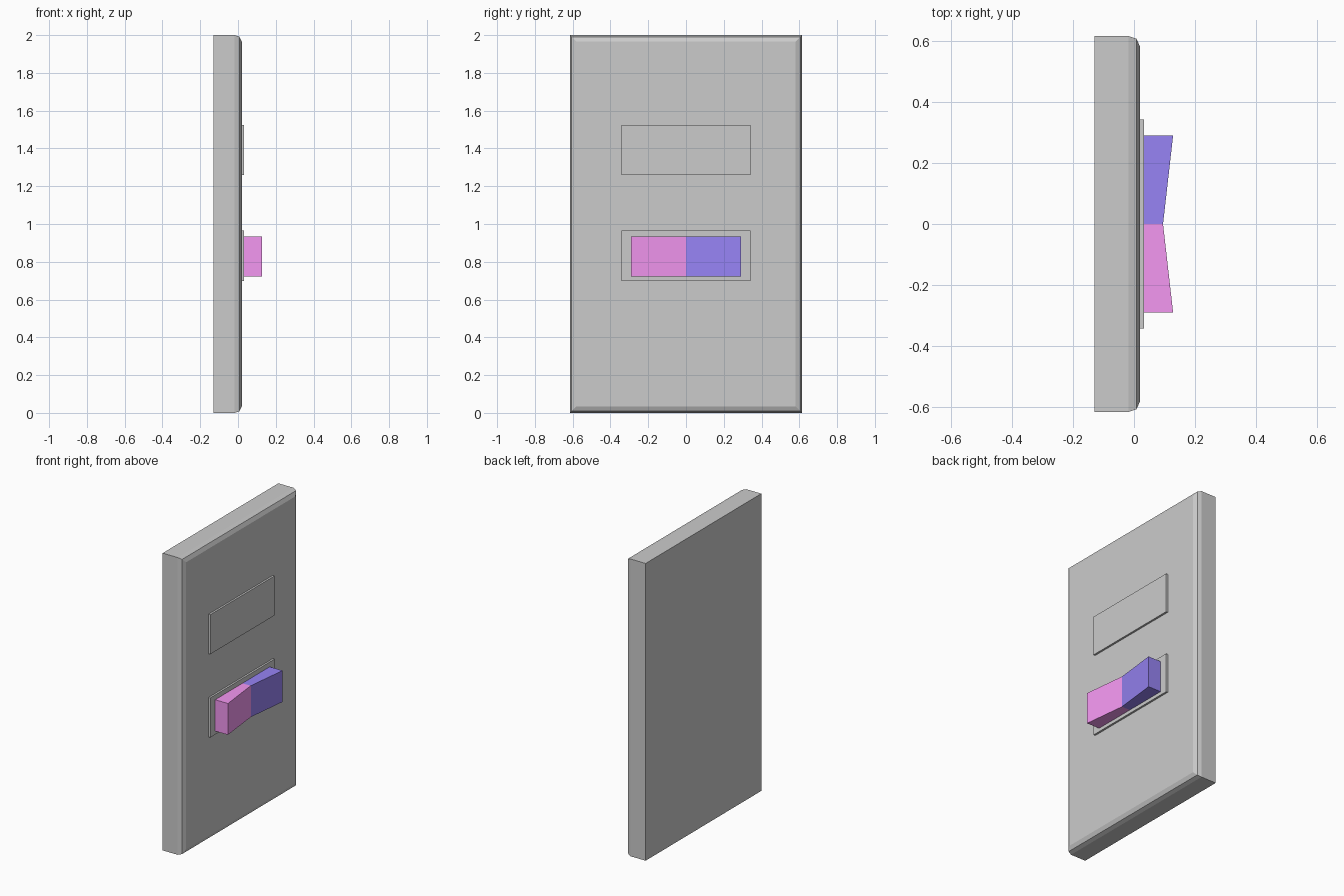
import bpy

if "Cube" in bpy.data.objects:
    bpy.data.objects.remove(bpy.data.objects["Cube"])


def make_object(name, verts, faces, color=None):
    mesh = bpy.data.meshes.new(name)
    mesh.from_pydata(verts, [], faces)
    mesh.update()
    obj = bpy.data.objects.new(name, mesh)
    bpy.context.collection.objects.link(obj)
    if color:
        mat = bpy.data.materials.new(name + "_color")
        mat.diffuse_color = (*color, 1)
        mat.use_nodes = True
        mat.node_tree.nodes["Principled BSDF"].inputs["Base Color"].default_value = mat.diffuse_color
        mesh.materials.append(mat)
    return obj


def loft(name, rings, zc):
    """Stack of rectangles along x; each ring is (x, half width, half height)."""
    verts, faces = [], []
    for x, w, h in rings:
        verts += [(x, -w, zc - h), (x, w, zc - h), (x, w, zc + h), (x, -w, zc + h)]
    for r in range(len(rings) - 1):
        a = 4 * r
        for i in range(4):
            j = (i + 1) % 4
            faces.append((a + i, a + j, a + 4 + j, a + 4 + i)[::-1])
    last = 4 * (len(rings) - 1)
    faces = [f[::-1] for f in faces]
    faces += [(3, 2, 1, 0), tuple(range(last, last + 4))]
    obj = make_object(name, verts, faces)
    return obj


# Wall plate with a chamfered front rim
loft("wall_plate", [(-0.13, 0.615, 1.0), (-0.018, 0.615, 1.0),
                    (0.008, 0.606, 0.991), (0.02, 0.58, 0.965)], 1.0)

# Two thin raised panels
for name, z in (("upper_panel", 1.392), ("lower_panel", 0.832)):
    loft(name, [(0.02, 0.342, 0.133), (0.033, 0.342, 0.133)], z)

# Rocker halves, each a wedge rising towards its outer end
Z0, Z1 = 0.722, 0.933
for name, s, color in (("rocker_left", -1, (0.9, 0.31, 0.88)),
                       ("rocker_right", 1, (0.31, 0.23, 0.91))):
    profile = [(0.033, 0), (0.095, 0), (0.128, 0.29 * s), (0.033, 0.29 * s)]
    verts = [(x, y, z) for z in (Z0, Z1) for x, y in profile]
    faces = [(3, 2, 1, 0), (4, 5, 6, 7)]
    faces += [(i, (i + 1) % 4, 4 + (i + 1) % 4, 4 + i) for i in range(4)]
    if s < 0:
        faces = [f[::-1] for f in faces]
    make_object(name, verts, faces, color)
